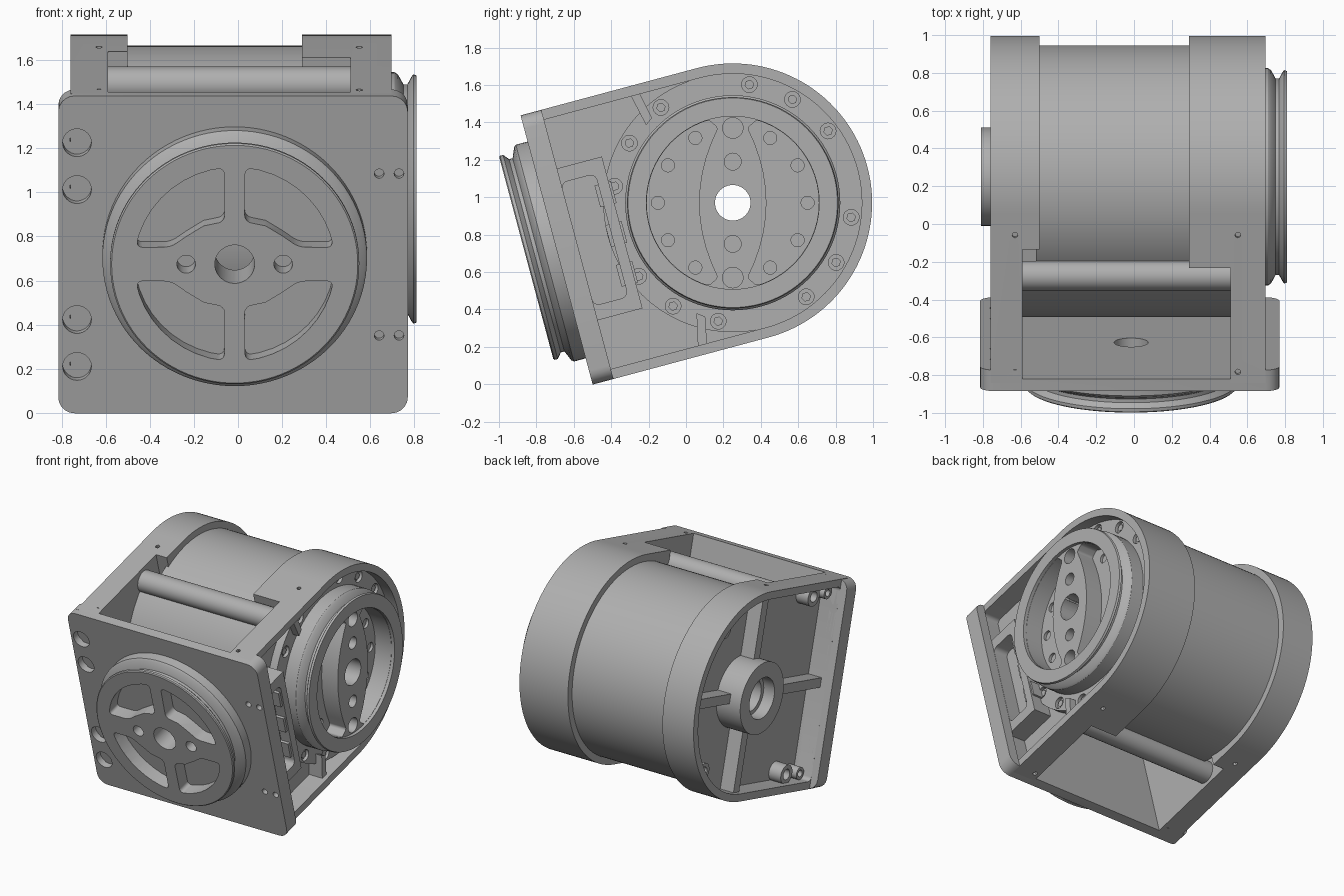
import bpy, bmesh, math
from mathutils import Matrix

if "Cube" in bpy.data.objects:
    bpy.data.objects.remove(bpy.data.objects["Cube"])

# The whole joint leans forward about its main axle
TILT = Matrix.Translation((0, 0.25, 0.97)) @ Matrix.Rotation(math.radians(15), 4, "X")
AXES = {"x": lambda a, b, t: (t, a, b),
        "y": lambda a, b, t: (a, t, b),
        "z": lambda a, b, t: (a, b, t)}

metal = bpy.data.materials.new("cast grey")
metal.use_nodes = True
metal.diffuse_color = (0.43, 0.43, 0.43, 1)
metal.node_tree.nodes["Principled BSDF"].inputs["Base Color"].default_value = metal.diffuse_color


def finish(name, bm):
    bmesh.ops.recalc_face_normals(bm, faces=bm.faces)
    bm.transform(TILT)
    mesh = bpy.data.meshes.new(name)
    bm.to_mesh(mesh)
    bm.free()
    mesh.materials.append(metal)
    obj = bpy.data.objects.new(name, mesh)
    bpy.context.collection.objects.link(obj)
    return obj


def solid(name, axis, pieces, corner=0.0):
    """Extrude outlines (points, start, end) along an axis; optionally round the corners."""
    bm = bmesh.new()
    for pts, t0, t1 in pieces:
        lo = [bm.verts.new(AXES[axis](a, b, t0)) for a, b in pts]
        hi = [bm.verts.new(AXES[axis](a, b, t1)) for a, b in pts]
        bm.faces.new(lo)
        bm.faces.new(hi[::-1])
        for i in range(len(pts)):
            j = (i + 1) % len(pts)
            bm.faces.new((lo[i], hi[i], hi[j], lo[j]))
    bmesh.ops.recalc_face_normals(bm, faces=bm.faces)
    k = "xyz".index(axis)
    if corner:
        sides = [e for e in bm.edges if abs((e.verts[0].co - e.verts[1].co)[k]) > 1e-4
                 and e.calc_face_angle(0) > 0.6]
        bmesh.ops.bevel(bm, geom=sides, offset=corner, segments=5, profile=0.5,
                        affect="EDGES", clamp_overlap=True)
    return finish(name, bm)


def lathe(name, axis, profile, centre=(0, 0), steps=96):
    """Revolve a (radius, position) profile that starts and ends on the axis."""
    bm = bmesh.new()
    rings = []
    for r, t in profile:
        n = steps if r else 1
        rings.append([bm.verts.new(AXES[axis](centre[0] + r * math.cos(math.tau * i / n),
                                              centre[1] + r * math.sin(math.tau * i / n), t))
                      for i in range(n)])
    for p, q in zip(rings, rings[1:]):
        for i in range(steps):
            quad = [p[i % len(p)], p[(i + 1) % len(p)], q[(i + 1) % len(q)], q[i % len(q)]]
            bm.faces.new(list(dict.fromkeys(quad)))
    return finish(name, bm)


def cut(obj, *cutters):
    for c in cutters:
        c.hide_render = True
        mod = obj.modifiers.new("cut", "BOOLEAN")
        mod.operation, mod.solver, mod.object = "DIFFERENCE", "EXACT", c
        bpy.context.view_layer.objects.active = obj
        bpy.ops.object.modifier_apply(modifier=mod.name)
        bpy.data.objects.remove(c)


def circle(r, a=0, b=0, n=32):
    return [(a + r * math.cos(math.tau * i / n), b + r * math.sin(math.tau * i / n)) for i in range(n)]


def rect(a0, a1, b0, b1):
    return [(a0, b0), (a1, b0), (a1, b1), (a0, b1)]


def arc(r, d0, d1, n=24):
    ang = [math.radians(d0 + (d1 - d0) * i / n) for i in range(n + 1)]
    return [(r * math.cos(t), r * math.sin(t)) for t in ang]


def dshape(r, front):
    return arc(r, -90, 90, 64) + [(front, r), (front, -r)]


def bore(radius=0.095):
    return solid("bore_cutter", "x", [(circle(radius, n=48), -1, 1)])


def rim_holes(x):
    return solid("rim_hole_cutter", "z", [(circle(0.015, x, u, 12), s * 0.72, s * 0.78)
                                          for u in (-0.87, -0.12) for s in (-1, 1)])


# Side housings with open outer recesses
for name, x0, x1, r0, r1, front, hole in (
        ("right_housing", -0.76, -0.59, -0.9, -0.61, -0.86, -0.63),
        ("left_housing", 0.51, 0.695, 0.55, 0.9, -0.9, 0.55)):
    cut(solid(name, "x", [(dshape(0.745, -0.93), x0, x1)]),
        solid("recess", "x", [(dshape(0.69, front), r0, r1)], corner=0.03), bore(), rim_holes(hole))

# Inner shoulders, motor barrel, curved front web and rods
for name, front, x0, x1 in (("left_shoulder", -0.3, 0.29, 0.515), ("right_shoulder", -0.2, -0.595, -0.5)):
    cut(solid(name, "x", [(dshape(0.745, front), x0, x1)]), bore())
cut(solid("motor_barrel", "x", [(circle(0.695, n=128), -0.52, 0.31)]), bore())
solid("front_web", "x", [(arc(0.742, 120, 240, 40), -0.6, 0.52)])
solid("cross_rods", "x", [(circle(0.08, -0.372, s * 0.638, 40), -0.6, 0.52) for s in (-1, 1)])

# Front plate, thinner between its side flanges, with bolt holes
FC = -0.015
plate = solid("front_plate", "y", [(rect(-0.815, 0.77, -0.745, 0.745), -0.975, -0.86)], corner=0.075)
bolts = [-0.525, -0.305, 0.305, 0.525]
cut(plate,
    solid("back_relief", "y", [(rect(-0.59, 0.695, -1, 1), -0.908, -0.8)]),
    solid("counterbores", "y", [(circle(0.065, -0.73, v), -1, -0.925) for v in bolts]),
    solid("bolt_holes", "y", [(circle(0.032, -0.73, v, 20), -1, -0.8) for v in bolts]),
    solid("pin_holes", "y", [(circle(0.022, x, v, 16), -1, -0.94)
                             for x in (0.64, 0.73) for v in (-0.38, 0.38)]),
    solid("plate_bore", "y", [(circle(0.09, FC, 0, 48), -1.2, -0.8)]))

# Front output flange with four pockets between curved spokes
flange = lathe("front_flange", "y", [(0, -0.95), (0.6, -0.95), (0.6, -1.04), (0.59, -1.052),
                                     (0.535, -1.075), (0.535, -1.095), (0.565, -1.12),
                                     (0.565, -1.137), (0.558, -1.143), (0, -1.143)], (FC, 0))
quadrant = arc(0.455, 10, 84, 9) + [(0.045, 0.2), (0.14, 0.18), (0.22, 0.13), (0.29, 0.08)]
for sx in (-1, 1):
    for sz in (-1, 1):
        cut(flange, solid("pocket", "y", [([(FC + sx * a, sz * b) for a, b in quadrant], -1.2, -1.045)],
                          corner=0.03))
cut(flange, solid("holes", "y", [(circle(0.09, FC, 0, 48), -1.3, -0.9)]
                  + [(circle(0.042, FC + s * 0.22), -1.3, -1.03) for s in (-1, 1)]))

# Side output flange with two crescent pockets, its spokes upright in the world
side = lathe("side_flange", "x", [(0, 0.53), (0.575, 0.53), (0.575, 0.71), (0.565, 0.725),
                                  (0.52, 0.75), (0.52, 0.768), (0.555, 0.787),
                                  (0.565, 0.795), (0.56, 0.81), (0, 0.81)])


def upright(pts, sign=1):
    c, s = math.cos(math.radians(-15)), math.sin(math.radians(-15))
    return [(sign * (a * c - b * s), sign * (a * s + b * c)) for a, b in pts]


heights = [0.4 - 0.08 * i for i in range(11)]
crescent = arc(0.46, -74, 74) + [(0.08 + 0.1 * (1 - (v / 0.4) ** 2), v) for v in heights]
cut(side, solid("face_recess", "x", [(circle(0.462, n=96), 0.785, 0.9)]))
for s in (-1, 1):
    cut(side, solid("crescent", "x", [(upright(crescent, s), 0.65, 0.9)], corner=0.015))
ring = [p for d in (0, 180) for p in arc(0.4, d - 60, d + 60, 4)]
cut(side, bore(), solid("flange_holes", "x",
                        [(upright(circle(0.035, a, b, 20)), 0.63, 0.9) for a, b in ring]
                        + [(upright(circle(r, 0, s * v, 24)), 0.7, 0.9)
                           for r, v in ((0.045, 0.22), (0.055, 0.4)) for s in (-1, 1)]))

# Bearing cover with a ring of screws around the side flange
cover = solid("bearing_cover", "x", [(circle(0.692, n=128), 0.53, 0.61)])
screws = [s * d for d in (22, 45, 67, 112, 135, 157) for s in (-1, 1)]
spots = [arc(0.638, d, d + 1, 1)[0] for d in screws]
cut(cover, bore(0.3), solid("screw_seats", "x", [(circle(0.042, a, b, 20), 0.585, 0.9) for a, b in spots]))
solid("cover_screws", "x", [(circle(0.026, a, b, 6), 0.575, 0.6) for a, b in spots])

# Walls that close the corner wells beside the cover
solid("well_walls", "x", [([(-0.38, s * 0.7), (-0.34, s * 0.52), (-0.3, s * 0.55), (-0.33, s * 0.7)],
                           0.54, 0.66) for s in (-1, 1)])

# Connector frame beside the flange
frame = solid("connector_frame", "x", [(rect(-0.92, -0.612, -0.42, 0.42), 0.54, 0.693)])
cut(frame, solid("window", "x", [(rect(-0.86, -0.67, -0.34, 0.34), 0.58, 0.9)], corner=0.035))
solid("connector_tabs", "x", [(rect(-0.69, -0.6, v - 0.06, v + 0.06), 0.57, 0.68) for v in (-0.22, 0, 0.22)])

# Bearing boss, ribs and screw posts in the open side
boss = solid("bearing_boss", "x", [(circle(0.26, n=64), -0.81, -0.6)])
cut(boss, solid("boss_seat", "x", [(circle(0.15, n=48), -0.9, -0.72)]), bore(0.12))
solid("stiffening_ribs", "x", [(rect(a, b, c, d), -0.72, -0.6) for a, b, c, d in (
    (-0.88, -0.24, -0.035, 0.035), (0.24, 0.7, -0.035, 0.035),
    (-0.035, 0.035, 0.24, 0.7), (-0.035, 0.035, -0.7, -0.24))])
posts = [(u, s * v, r) for u, v, r in ((-0.62, 0.63, 0.07), (-0.79, 0.64, 0.045), (0.43, 0.5, 0.06))
         for s in (-1, 1)]
post = solid("screw_posts", "x", [(circle(r, a, b), -0.71, -0.6) for a, b, r in posts])
cut(post, solid("post_holes", "x", [(circle(r * 0.55, a, b, 20), -0.9, -0.66) for a, b, r in posts]))

# Smooth curved surfaces, keep machined edges crisp
bpy.ops.object.select_all(action="DESELECT")
for obj in bpy.context.scene.objects:
    if obj.type == "MESH":
        obj.select_set(True)
        bpy.context.view_layer.objects.active = obj
bpy.ops.object.shade_smooth_by_angle(angle=math.radians(30))
